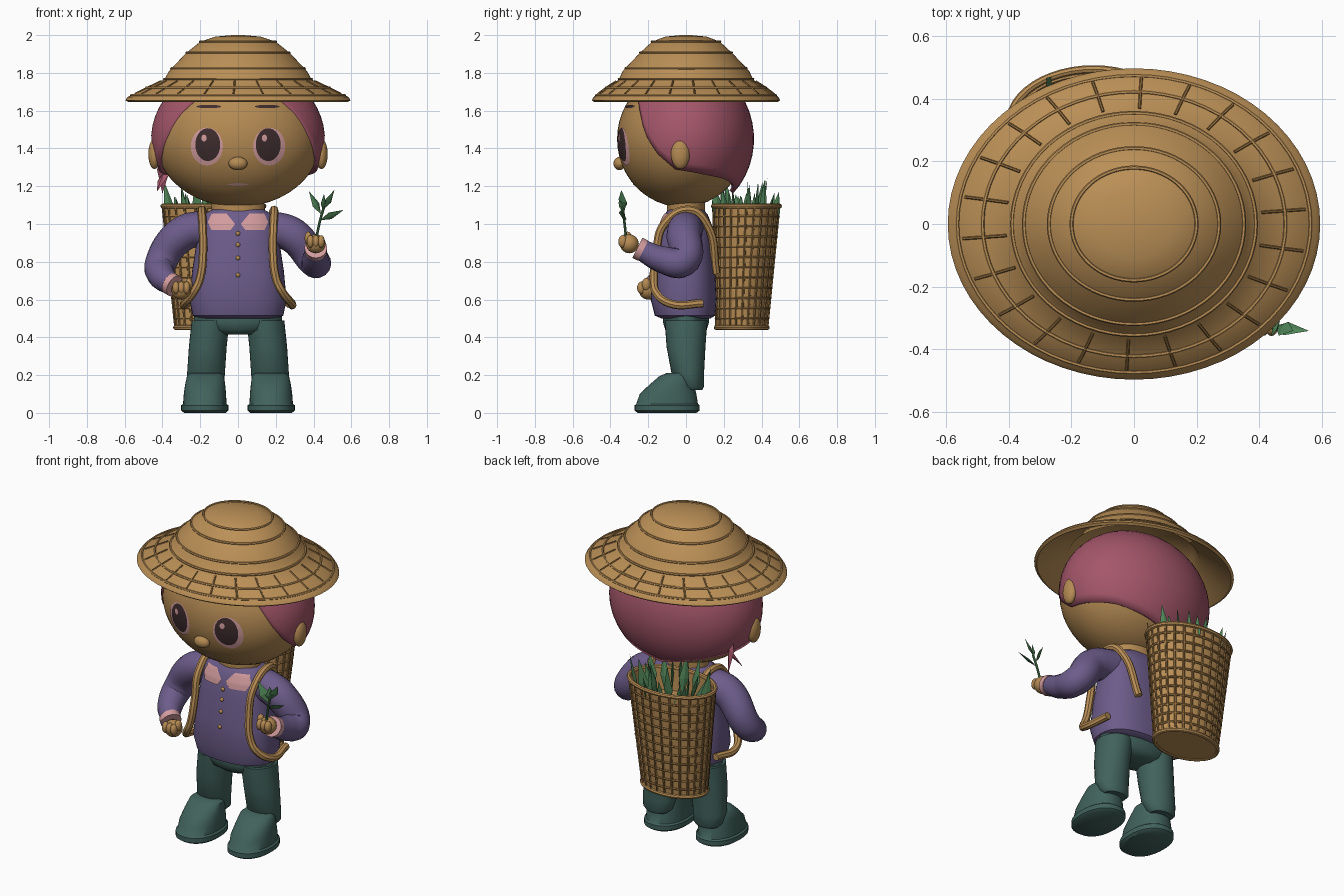
import bpy, bmesh, math, random
from mathutils import Vector, Matrix
from mathutils.bvhtree import BVHTree

random.seed(4)
if "Cube" in bpy.data.objects:
    bpy.data.objects.remove(bpy.data.objects["Cube"])


def material(name, code):
    rgb = [int(code[i:i + 2], 16) / 255 for i in (0, 2, 4)]
    lin = [((c + .055) / 1.055) ** 2.4 for c in rgb] + [1]
    m = bpy.data.materials.new(name)
    m.use_nodes = True
    m.diffuse_color = lin
    m.node_tree.nodes["Principled BSDF"].inputs["Base Color"].default_value = lin
    return m


STRAW = material("straw tan", "BA8F56")
WEAVE = material("weave brown", "96703F")
SKIN = material("skin tan", "B48A53")
HAIR = material("hair rose", "A4566A")
SHIRT = material("shirt purple", "6C5C8A")
PINK = material("pale pink", "D39C9E")
TROUSER = material("trouser green", "41625C")
LEAF = material("leaf green", "4F8457")
DARK = material("dark brown", "3E2C2E")


def add(name, me, mat, smooth=True):
    me.materials.clear()
    me.materials.append(mat)
    if smooth:
        me.shade_smooth()
        me.set_sharp_from_angle(angle=math.radians(40))
    ob = bpy.data.objects.new(name, me)
    bpy.context.collection.objects.link(ob)
    return ob


def mesh(name, verts, faces, mat, smooth=True):
    me = bpy.data.meshes.new(name)
    me.from_pydata([tuple(v) for v in verts], [], faces)
    return add(name, me, mat, smooth)


def ellipse(cx, cy, z, rx, ry, n=48, p=2):
    pts = []
    for i in range(n):
        c, s = math.cos(i * math.tau / n), math.sin(i * math.tau / n)
        pts.append(Vector((cx + rx * math.copysign(abs(c) ** (2 / p), c),
                           cy + ry * math.copysign(abs(s) ** (2 / p), s), z)))
    return pts


def loft(name, sections, mat, n=48, p=2):
    """Stack of ellipses (cx, cy, z, rx, ry), closed at both ends."""
    verts = [v for s in sections for v in ellipse(*s, n, p)]
    faces = [(k * n + i, k * n + (i + 1) % n, (k + 1) * n + (i + 1) % n, (k + 1) * n + i)
             for k in range(len(sections) - 1) for i in range(n)]
    top = (len(sections) - 1) * n
    faces += [tuple(reversed(range(n))), tuple(range(top, top + n))]
    return mesh(name, verts, faces, mat)


def ball(name, centre, radii, mat, seg=32):
    bm = bmesh.new()
    bmesh.ops.create_uvsphere(bm, u_segments=seg, v_segments=seg // 2, radius=1)
    bm.transform(Matrix.Translation(centre) @ Matrix.Diagonal((*radii, 1)))
    me = bpy.data.meshes.new(name)
    bm.to_mesh(me)
    bm.free()
    return add(name, me, mat)


def tubes(name, paths, r, mat, radii=None, cyclic=False, curved=False, res=2):
    cu = bpy.data.curves.new(name, 'CURVE')
    cu.dimensions = '3D'
    cu.bevel_depth, cu.bevel_resolution, cu.use_fill_caps = r, res, True
    cu.resolution_u = 8
    for path in paths:
        sp = cu.splines.new('BEZIER' if curved else 'POLY')
        pts = sp.bezier_points if curved else sp.points
        pts.add(len(path) - 1)
        for i, (pt, co) in enumerate(zip(pts, path)):
            pt.co = co if curved else (*co, 1)
            if curved:
                pt.handle_left_type = pt.handle_right_type = 'AUTO'
            pt.radius = radii[i] if radii else 1
        sp.use_cyclic_u = cyclic
    tmp = bpy.data.objects.new(name + " path", cu)
    bpy.context.collection.objects.link(tmp)
    dg = bpy.context.evaluated_depsgraph_get()
    me = bpy.data.meshes.new_from_object(tmp.evaluated_get(dg))
    bpy.data.objects.remove(tmp)
    return add(name, me, mat)


def decal(name, outline, target, mat, lift, rings=5):
    """Thin patch draped on the front of a target; outline is (x, z)."""
    me = target.data
    tree = BVHTree.FromPolygons([v.co for v in me.vertices], [p.vertices[:] for p in me.polygons])
    m, n = Vector((0, 0)), len(outline)
    for q in outline:
        m += Vector(q) / n
    flat = [m + (Vector(q) - m) * k / rings for k in range(1, rings + 1) for q in outline] + [m]
    verts = []
    for x, z in flat:
        hit = tree.ray_cast(Vector((x, -2, z)), Vector((0, 1, 0)))[0]
        verts.append((x, (hit.y if hit else -.1) - lift, z))
    faces = [(len(flat) - 1, i, (i + 1) % n) for i in range(n)]
    faces += [(k * n + i, (k + 1) * n + i, (k + 1) * n + (i + 1) % n, k * n + (i + 1) % n)
              for k in range(rings - 1) for i in range(n)]
    return mesh(name, verts, faces, mat)


def oval(x, z, rx, rz, n=28):
    return [(v.x, v.y) for v in ellipse(x, z, 0, rx, rz, n)]


def leaf(name, base, tip, width, mat, side=(1, 0, 0)):
    base, tip = Vector(base), Vector(tip)
    s = Vector(side).normalized() * width
    mid = base.lerp(tip, .42)
    n = (tip - base).cross(s).normalized() * width * .3
    mesh(name, [base, mid + s, tip, mid - s, mid + n, mid - n],
         [(0, 1, 4), (1, 2, 4), (2, 3, 4), (3, 0, 4), (1, 0, 5), (2, 1, 5), (3, 2, 5), (0, 3, 5)], mat, False)


# Head, ears, nose, neck
head = ball("head", (0, -.02, 1.45), (.44, .345, .36), SKIN, 48)
ball("nose", (0, -.352, 1.32), (.05, .032, .035), SKIN, 20)
loft("neck", [(0, 0, 1.03, .14, .1), (0, 0, 1.16, .14, .1)], SKIN)
for s, side in ((1, "left"), (-1, "right")):
    ball(side + "_ear", (s * .442, -.03, 1.37), (.033, .05, .08), SKIN, 20)
    decal(side + "_eye_white", oval(s * .165, 1.41, .085, .1), head, PINK, .004)
    decal(side + "_pupil", oval(s * .16, 1.42, .066, .087), head, DARK, .007)
    decal(side + "_eye_glint", oval(s * .16 - .02, 1.455, .014, .018), head, PINK, .009, 2)
    decal(side + "_brow", oval(s * .155, 1.622, .065, .009), head, DARK, .004, 2)
decal("mouth", oval(0, 1.21, .055, .006), head, PINK, .003, 2)

# Hair shell with a lower edge that follows the face opening
edge = [(0, 1.67), (35, 1.66), (45, 1.58), (55, 1.46), (65, 1.37), (80, 1.29), (100, 1.27), (130, 1.24), (181, 1.16)]


def hair_edge(deg):
    for (a, za), (b, zb) in zip(edge, edge[1:]):
        if a <= deg < b:
            return za + (zb - za) * (deg - a) / (b - a)


verts, faces, n, rows = [], [], 72, 16
for i in range(n):
    deg = i * 360 / n
    low = math.asin((hair_edge(min(deg, 360 - deg)) - 1.45) / .4)
    for k in range(rows + 1):
        f = math.radians(88) + (low - math.radians(88)) * k / rows
        t = math.radians(deg)
        verts.append((.46 * math.cos(f) * math.sin(t), -.36 * math.cos(f) * math.cos(t), 1.45 + .4 * math.sin(f)))
        if k:
            a, b = i * (rows + 1) + k, (i + 1) % n * (rows + 1) + k
            faces.append((a - 1, a, b, b - 1))
hair = mesh("hair", verts, faces, HAIR)
thick = hair.modifiers.new("thickness", 'SOLIDIFY')
thick.thickness, thick.offset = .025, -1
leaf("hair_tail_upper", (-.39, .1, 1.38), (-.4, .16, 1.16), .04, HAIR, (1, -.6, 0))
leaf("hair_tail_lower", (-.37, .14, 1.3), (-.43, .06, 1.17), .035, HAIR, (1, -.4, .5))

# Hat: crown, brim, ring bands, short radial slats
loft("hat", [(0, 0, z, a, b) for a, b, z in (
    (.1, .09, 1.9), (.26, .23, 1.86), (.345, .32, 1.79), (.38, .345, 1.74), (.58, .485, 1.645),
    (.596, .498, 1.655), (.585, .49, 1.672), (.485, .425, 1.72), (.39, .355, 1.765), (.365, .335, 1.81),
    (.275, .245, 1.905), (.2, .18, 1.965), (.12, .11, 1.992), (.03, .027, 2))], STRAW, 64)
tubes("hat_bands", [ellipse(0, 0, z, a, b, 64) for a, b, z in (
    (.565, .475, 1.681), (.485, .423, 1.721), (.39, .355, 1.768), (.352, .32, 1.824),
    (.272, .242, 1.907), (.2, .18, 1.965))], .007, STRAW, cyclic=True, res=1)
slats = []
for i in range(22):
    c, s = math.cos(i * math.tau / 22 + .1), math.sin(i * math.tau / 22 + .1)
    slats.append([(.41 * c, .37 * s, 1.757), (.485 * c, .425 * s, 1.721), (.55 * c, .468 * s, 1.689)])
tubes("hat_slats", slats, .005, WEAVE, res=1)

# Shirt, collar, buttons
shirt = loft("shirt", [(0, 0, .5, .2, .13), (0, -.005, .515, .24, .16), (0, -.012, .6, .257, .175),
                       (0, -.01, .75, .243, .165), (0, -.005, .9, .22, .15), (0, 0, 1, .208, .135),
                       (0, 0, 1.05, .185, .115), (0, 0, 1.08, .13, .09)], SHIRT, p=2.4)
half = [(.015, 1.0), (.04, .967), (.14, .967), (.16, 1.01), (.14, 1.055), (.06, 1.055)]
fine = [tuple(Vector(a).lerp(Vector(b), k / 4)) for a, b in zip(half, half[1:] + half[:1]) for k in range(4)]
decal("left_collar", fine, shirt, PINK, .007)
decal("right_collar", [(-x, z) for x, z in reversed(fine)], shirt, PINK, .007)
for i, (z, y) in enumerate(((.95, -.147), (.89, -.157), (.82, -.165), (.73, -.178))):
    ball(f"button_{i + 1}", (0, y, z), (.012, .01, .012), STRAW, 12)

# Arms: sleeve, cuff, hand with fingers
arms = {"left": [(.15, 0, .98), (.29, -.01, .94), (.405, -.02, .8), (.41, -.12, .81), (.412, -.24, .865)],
        "right": [(-.15, 0, .98), (-.29, .0, .95), (-.41, .0, .79), (-.4, -.09, .72), (-.35, -.16, .68)]}
hands = {"left": (.412, -.3, .895), "right": (-.3, -.2, .65)}
for side, path in arms.items():
    tubes(side + "_sleeve", [path], .085, SHIRT, [1.1, 1.1, .98, .85, .65], curved=True, res=6)
    end, hand = Vector(path[-1]), Vector(hands[side])
    d = (hand - end).normalized()
    tubes(side + "_cuff", [[end - d * .015, end + d * .02]], .06, PINK, res=6)
    ball(side + "_hand", hand, (.052, .05, .05), SKIN, 24)
    s = 1 if side == "left" else -1
    for i in range(3):
        ball(f"{side}_finger_{i + 1}", hand + Vector((s * (i - 1) * .028, -.035, .012)), (.02, .024, .034), SKIN, 14)
    ball(side + "_thumb", hand + Vector((-s * .04, -.01, .03)), (.02, .024, .035), SKIN, 14)

# Leafy sprig in the left hand
tubes("sprig_stem", [[(.405, -.31, .86), (.43, -.325, 1), (.455, -.335, 1.09)]], .007, LEAF, curved=True)
for i, (base, tip) in enumerate((((.44, 1.05), (.375, 1.175)), ((.455, 1.08), (.51, 1.18)),
                                 ((.435, 1.02), (.56, 1.075)), ((.45, 1.07), (.455, 1.16)))):
    across = (tip[1] - base[1], .15, base[0] - tip[0])
    leaf(f"sprig_leaf_{i + 1}", (base[0], -.33, base[1]), (tip[0], -.342, tip[1]), .028, LEAF, across)

# Trousers, boots, carrying straps
loft("hips", [(0, 0, .415, .1, .08), (0, 0, .44, .2, .11), (0, 0, .48, .235, .122), (0, 0, .53, .23, .12)], TROUSER)
for s, side in ((1, "left"), (-1, "right")):
    loft(side + "_leg", [(s * .17, .035, .12, .07, .05), (s * .17, .03, .14, .09, .065), (s * .17, .01, .2, .1, .085),
                         (s * .16, 0, .35, .1, .103), (s * .145, 0, .49, .1, .113)], TROUSER, 32)
    loft(side + "_boot", [(s * .175, -.1, 0, .11, .155), (s * .176, -.1, .012, .125, .172), (s * .176, -.1, .04, .125, .172),
                          (s * .176, -.1, .048, .115, .163), (s * .175, -.095, .1, .112, .15),
                          (s * .174, -.075, .15, .106, .118), (s * .172, -.055, .195, .098, .085),
                          (s * .172, -.045, .21, .08, .06)], TROUSER, 40, 2.2)
    strap = [(.1, .16, .74), (.17, .11, 1), (.19, .02, 1.075), (.188, -.115, 1), (.185, -.157, .85),
             (.205, -.17, .7), (.235, -.16, .64), (.285, -.08, .578), (.265, .09, .58)]
    tubes(side + "_strap", [[(s * x, y, z) for x, y, z in strap]], .022, STRAW, curved=True)

# Woven basket: tapered wall open at the top, hoops, uprights
def basket_ring(f, grow=0):
    return (-.13, .295 + .025 * f, .445 + .65 * f, .2 + .068 * f + grow, .135 + .04 * f + grow)


loft("basket", [basket_ring(0), basket_ring(.5), basket_ring(1), basket_ring(1, -.02), basket_ring(.8, -.02)], STRAW)
tubes("basket_hoops", [ellipse(*basket_ring(i / 12), 48) for i in range(1, 12)], .007, WEAVE, cyclic=True, res=1)
tubes("basket_rims", [ellipse(*basket_ring(f), 48) for f in (.01, 1)], .013, STRAW, cyclic=True)
tubes("basket_uprights", list(zip(ellipse(*basket_ring(0), 26), ellipse(*basket_ring(1), 26))), .007, WEAVE, res=1)

# Picked leaves standing in the basket
for i in range(26):
    a, k = i * 2.4, .45 + .4 * (i % 3) / 2
    x, y = -.13 + .25 * k * math.cos(a), .32 + .165 * k * math.sin(a)
    tip = (x + .05 * math.cos(a), y + .04 * math.sin(a), random.uniform(1.14, 1.25))
    leaf(f"basket_leaf_{i + 1}", (x, y, .98), tip, .03, LEAF, (math.sin(a + i), math.cos(a + i), 0))
